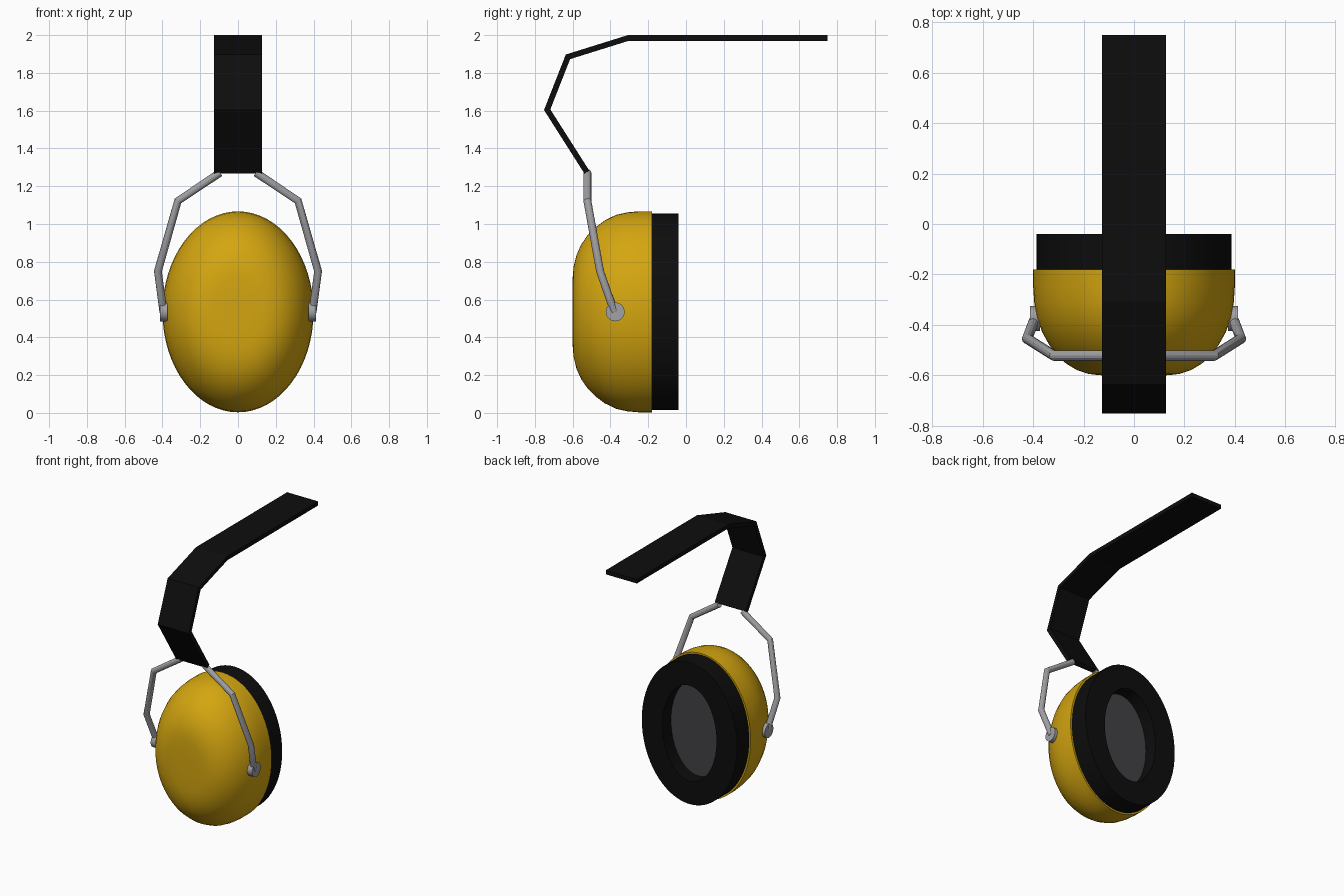
import bpy
import bmesh
from math import cos, sin, pi, radians
from mathutils import Vector

if "Cube" in bpy.data.objects:
    bpy.data.objects.remove(bpy.data.objects["Cube"], do_unlink=True)

CENTRE_Z = 0.535


def material(name, rgb, rough=0.5):
    m = bpy.data.materials.new(name)
    m.use_nodes = True
    m.diffuse_color = (*rgb, 1)
    bsdf = m.node_tree.nodes["Principled BSDF"]
    bsdf.inputs["Base Color"].default_value = (*rgb, 1)
    bsdf.inputs["Roughness"].default_value = rough
    return m


yellow = material("yellow_plastic", (0.66, 0.38, 0.005))
black = material("black_foam", (0.004, 0.004, 0.004), 0.8)
steel = material("steel", (0.36, 0.36, 0.38))
grey = material("dark_grey_lining", (0.055, 0.055, 0.06), 0.8)


def finish(ob, mat, angle=30):
    ob.data.materials.append(mat)
    bpy.ops.object.select_all(action="DESELECT")
    ob.select_set(True)
    bpy.context.view_layer.objects.active = ob
    bpy.ops.object.shade_smooth_by_angle(angle=radians(angle))
    return ob


def mesh_object(name, bm, mat, angle=30):
    bmesh.ops.recalc_face_normals(bm, faces=bm.faces)
    me = bpy.data.meshes.new(name)
    bm.to_mesh(me)
    bm.free()
    ob = bpy.data.objects.new(name, me)
    bpy.context.collection.objects.link(ob)
    return finish(ob, mat, angle)


def loft(name, rings, mat, closed=False, sides=64):
    """Skin elliptical rings (y, x radius, z radius) along the y axis."""
    bm = bmesh.new()
    loops = []
    for y, rx, rz in rings:
        loops.append([bm.verts.new((rx * cos(2 * pi * i / sides), y,
                                    CENTRE_Z + rz * sin(2 * pi * i / sides)))
                      for i in range(sides)])
    pairs = list(zip(loops, loops[1:]))
    if closed:
        pairs.append((loops[-1], loops[0]))
    for a, b in pairs:
        for i in range(sides):
            j = (i + 1) % sides
            bm.faces.new((a[i], a[j], b[j], b[i]))
    if not closed:
        bm.faces.new(loops[0])
        bm.faces.new(loops[-1])
    return mesh_object(name, bm, mat)


# Domed ear cup: y position and fraction of the full radius
dome = [(-0.18, 1), (-0.25, 1), (-0.31, 0.99), (-0.37, 0.965), (-0.43, 0.91),
        (-0.48, 0.84), (-0.52, 0.765), (-0.555, 0.67), (-0.58, 0.565),
        (-0.595, 0.45), (-0.6, 0.34), (-0.602, 0.15)]
loft("ear_cup", [(y, 0.4 * f, 0.532 * f) for y, f in dome], yellow)

# Ring cushion with its recessed lining
loft("ear_cushion", [(-0.185, 0.387, 0.52), (-0.04, 0.387, 0.52),
                     (-0.04, 0.22, 0.35), (-0.185, 0.22, 0.35)], black, closed=True)
loft("cushion_lining", [(-0.182, 0.222, 0.352), (-0.14, 0.222, 0.352)], grey)

# Headband: a mitred strip following a bent path in the side plane
path = [Vector(p) for p in ((-0.525, 1.275), (-0.735, 1.605), (-0.625, 1.885),
                            (-0.305, 1.985), (0.75, 1.985))]
bm = bmesh.new()
sections = []
for i, p in enumerate(path):
    dirs = [(path[k + 1] - path[k]).normalized()
            for k in (i - 1, i) if 0 <= k < len(path) - 1]
    normals = [Vector((-d.y, d.x)) for d in dirs]
    n = sum(normals, Vector((0, 0))).normalized()
    n *= 0.015 / n.dot(normals[0])
    sections.append([bm.verts.new((x, q.x, q.y)) for x, q in
                     ((-0.126, p - n), (0.126, p - n), (0.126, p + n), (-0.126, p + n))])
for a, b in zip(sections, sections[1:]):
    for i in range(4):
        j = (i + 1) % 4
        bm.faces.new((a[i], a[j], b[j], b[i]))
bm.faces.new(sections[0])
bm.faces.new(sections[-1])
mesh_object("headband", bm, black, 10)

# Bent wire arms and their pivot discs on both sides
arm = [(0.095, -0.522, 1.272), (0.318, -0.522, 1.122),
       (0.424, -0.455, 0.75), (0.395, -0.38, 0.535)]
for side, s in (("left", 1), ("right", -1)):
    cu = bpy.data.curves.new(side + "_wire_arm", "CURVE")
    cu.dimensions = "3D"
    cu.bevel_depth = 0.021
    cu.bevel_resolution = 4
    cu.use_fill_caps = True
    sp = cu.splines.new("POLY")
    sp.points.add(len(arm) - 1)
    for pt, (x, y, z) in zip(sp.points, arm):
        pt.co = (s * x, y, z, 1)
    ob = bpy.data.objects.new(side + "_wire_arm", cu)
    bpy.context.collection.objects.link(ob)
    bpy.ops.object.select_all(action="DESELECT")
    ob.select_set(True)
    bpy.context.view_layer.objects.active = ob
    bpy.ops.object.convert(target="MESH")
    finish(bpy.context.object, steel, 25)

    bpy.ops.mesh.primitive_cylinder_add(vertices=32, radius=0.05, depth=0.04,
                                        location=(s * 0.392, -0.375, CENTRE_Z),
                                        rotation=(0, pi / 2, 0))
    disc = bpy.context.object
    disc.name = side + "_pivot_disc"
    finish(disc, steel)
